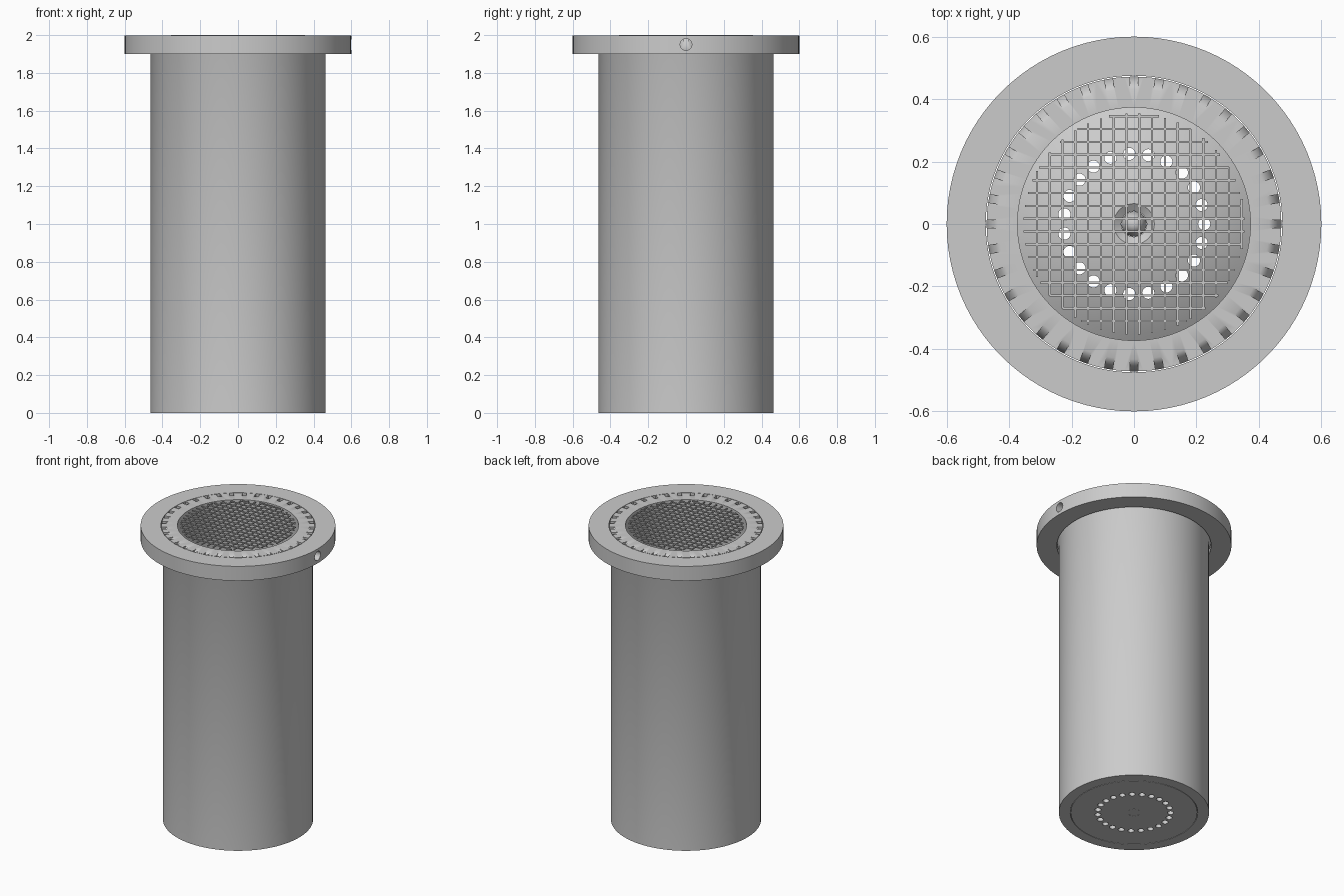
import bpy, bmesh, math
from mathutils import Matrix, Vector

cube = bpy.data.objects.get("Cube")
if cube:
    bpy.data.objects.remove(cube, do_unlink=True)

grey = bpy.data.materials.new("light_grey")
grey.use_nodes = True
COLOUR = (0.6, 0.6, 0.6, 1)
grey.diffuse_color = COLOUR
for node in grey.node_tree.nodes:
    if node.type == "BSDF_PRINCIPLED":
        node.inputs["Base Color"].default_value = COLOUR

SEGMENTS = 96
TOP = 1.998


def finish(bm, name):
    bmesh.ops.recalc_face_normals(bm, faces=bm.faces)
    mesh = bpy.data.meshes.new(name)
    bm.to_mesh(mesh)
    bm.free()
    obj = bpy.data.objects.new(name, mesh)
    bpy.context.collection.objects.link(obj)
    mesh.materials.append(grey)
    return obj


def lathe(name, profile, closed=True):
    """Revolve (radius, height) points round the z axis."""
    bm = bmesh.new()
    verts = [bm.verts.new((r, 0, z)) for r, z in profile]
    edges = [bm.edges.new(pair) for pair in zip(verts, verts[1:])]
    if closed:
        edges.append(bm.edges.new((verts[-1], verts[0])))
    bmesh.ops.spin(bm, geom=verts + edges, axis=(0, 0, 1), cent=(0, 0, 0),
                   angle=math.tau, steps=SEGMENTS)
    bmesh.ops.remove_doubles(bm, verts=bm.verts, dist=1e-5)
    return finish(bm, name)


def select_only(obj):
    bpy.ops.object.select_all(action="DESELECT")
    obj.select_set(True)
    bpy.context.view_layer.objects.active = obj


def cut(obj, cutter):
    cutter.hide_render = True
    mod = obj.modifiers.new("cut", "BOOLEAN")
    mod.operation = "DIFFERENCE"
    mod.solver = "EXACT"
    mod.object = cutter
    select_only(obj)
    bpy.ops.object.modifier_apply(modifier=mod.name)
    bpy.data.objects.remove(cutter, do_unlink=True)


def smooth(obj):
    select_only(obj)
    bpy.ops.object.shade_smooth_by_angle(angle=math.radians(30))


# Tube with a slightly wider collar at the top and a seat for the base
tube = lathe("tube", [(0.463, 0), (0.463, 1.9), (0.472, 1.92), (0.472, TOP),
                      (0.373, TOP), (0.373, 0.05), (0.393, 0.05), (0.393, 0)])

# Sloping notches round the collar
bm = bmesh.new()
notch = [(0.433, TOP), (0.448, 1.99), (0.462, 1.97), (0.48, 1.92),
         (0.48, 2.02), (0.433, 2.02)]
for i in range(36):
    turn = Matrix.Rotation(math.tau * i / 36, 3, "Z")
    face = bm.faces.new([bm.verts.new(turn @ Vector((r, -0.013, z))) for r, z in notch])
    side = bmesh.ops.extrude_face_region(bm, geom=[face])["geom"]
    moved = [v for v in side if isinstance(v, bmesh.types.BMVert)]
    bmesh.ops.translate(bm, verts=moved, vec=turn @ Vector((0, 0.026, 0)))
cut(tube, finish(bm, "notch_cutter"))
smooth(tube)

# Flange ring with one side port
flange = lathe("flange_ring", [(0.475, 1.9), (0.6, 1.9), (0.6, TOP), (0.475, TOP)])
bm = bmesh.new()
bmesh.ops.create_cone(bm, cap_ends=True, segments=32, radius1=0.031, radius2=0.031, depth=0.2,
                      matrix=Matrix.Translation((0.56, 0, 1.95))
                      @ Matrix.Rotation(math.pi / 2, 4, "Y"))
cut(flange, finish(bm, "port_cutter"))
smooth(flange)

# Domed base plate, dipping to the centre pin
dome = []
for i in range(13):
    r = 0.373 + (0.065 - 0.373) * i / 12
    dome.append((r, 0.05 + 0.12 * (1 - (r / 0.373) ** 2)))
base = lathe("domed_base", [(0.041, 0), (0.39, 0), (0.39, 0.049), (0.373, 0.049)]
             + dome + [(0.041, 0.15)])

# Ring of drain holes
bm = bmesh.new()
for i in range(23):
    a = math.tau * i / 23
    bmesh.ops.create_cone(bm, cap_ends=True, segments=24, radius1=0.0195, radius2=0.0195, depth=0.6,
                          matrix=Matrix.Translation((0.225 * math.cos(a), 0.225 * math.sin(a), 0.1)))
cut(base, finish(bm, "drain_cutter"))
smooth(base)

# Pointed centre pin
smooth(lathe("centre_pin", [(0, 0), (0.04, 0), (0.04, 0.15), (0, 0.24)], closed=False))

# Wire screen across the mouth, clipped to a circle
bm = bmesh.new()
for i in range(17):
    offset = 0.345 - 0.041 * i
    half = math.sqrt(max(0.354 ** 2 - offset ** 2, 0))
    for angle in (0, math.pi / 2):
        place = (offset, 0) if angle else (0, offset)
        bmesh.ops.create_cube(bm, size=1, matrix=Matrix.Translation((*place, 1.9965))
                              @ Matrix.Rotation(angle, 4, "Z")
                              @ Matrix.Diagonal((2 * half, 0.007, 0.007, 1)))
finish(bm, "wire_screen")
